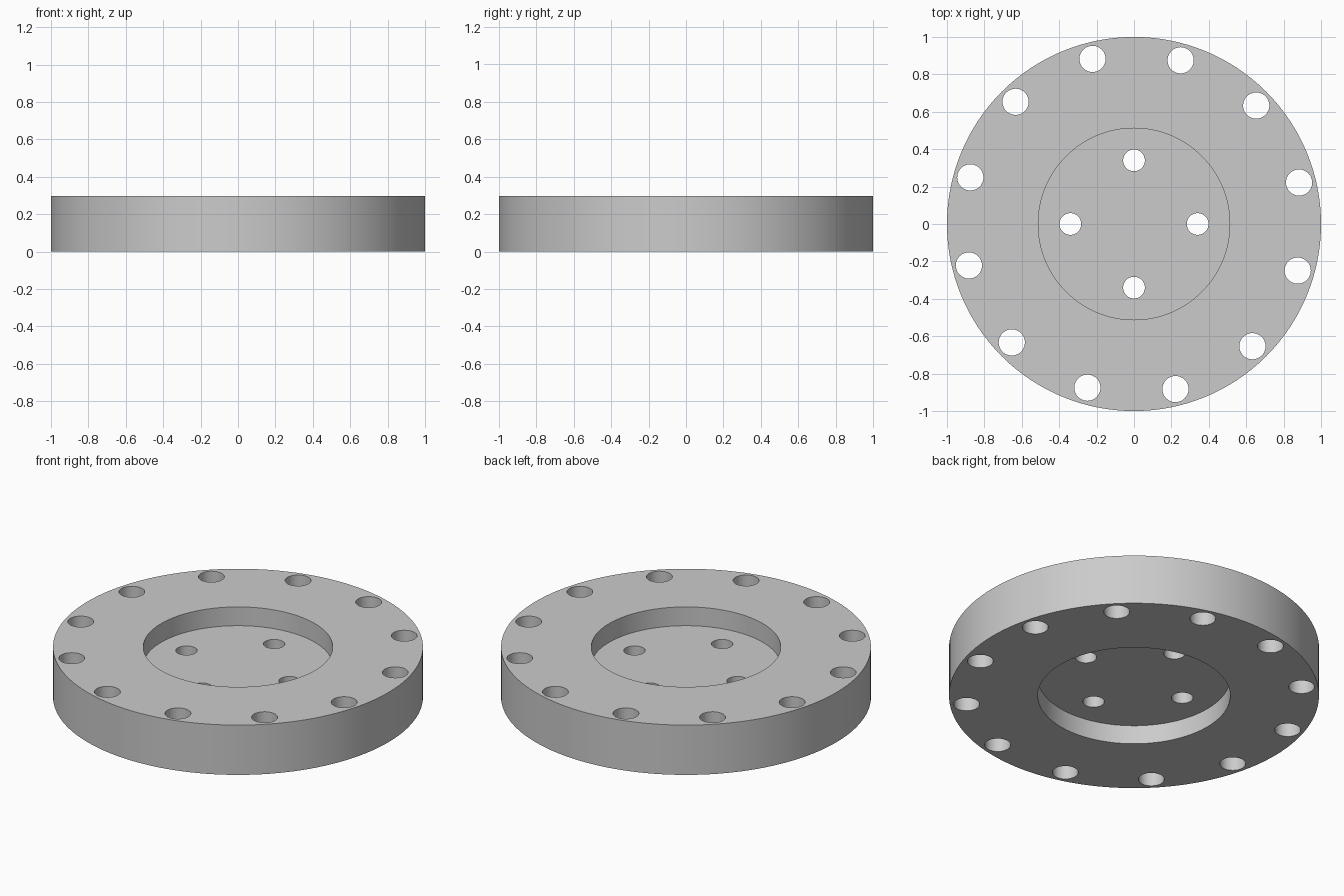
import bpy
import bmesh
from math import cos, sin, radians
from mathutils import Matrix

cube = bpy.data.objects.get("Cube")
if cube:
    bpy.data.objects.remove(cube, do_unlink=True)

HEIGHT = 0.297
RECESS_DEPTH = 0.112
MARGIN = 0.1

grey = bpy.data.materials.new("light grey metal")
grey.use_nodes = True
grey.diffuse_color = (0.6, 0.6, 0.6, 1)
grey.node_tree.nodes["Principled BSDF"].inputs["Base Color"].default_value = (0.6, 0.6, 0.6, 1)


def add_cylinder(bm, radius, bottom, top, sides, x=0, y=0):
    bmesh.ops.create_cone(
        bm, cap_ends=True, segments=sides, radius1=radius, radius2=radius,
        depth=top - bottom, matrix=Matrix.Translation((x, y, (bottom + top) / 2)))


def make_object(name, bm):
    mesh = bpy.data.meshes.new(name)
    bm.to_mesh(mesh)
    bm.free()
    mesh.materials.append(grey)
    obj = bpy.data.objects.new(name, mesh)
    bpy.context.collection.objects.link(obj)
    return obj


def add_hole_ring(bm, count, ring_radius, hole_radius, start):
    for i in range(count):
        a = radians(start + i * 360 / count)
        add_cylinder(bm, hole_radius, -MARGIN, HEIGHT + MARGIN, 48,
                     ring_radius * cos(a), ring_radius * sin(a))


# Solid disc
bm = bmesh.new()
add_cylinder(bm, 1, 0, HEIGHT, 128)
disc = make_object("flange_disc", bm)

# Round recesses, slightly wider underneath, leaving a thin web between them
bm = bmesh.new()
add_cylinder(bm, 0.512, HEIGHT - RECESS_DEPTH, HEIGHT + MARGIN, 128)
add_cylinder(bm, 0.52, -MARGIN, RECESS_DEPTH, 128)
recesses = make_object("recess_cutter", bm)

# Through holes: outer bolt circle and inner bolt circle
bm = bmesh.new()
add_hole_ring(bm, 12, 0.91, 0.07, 14.1)
add_hole_ring(bm, 4, 0.34, 0.058, 0)
holes = make_object("bolt_hole_cutter", bm)

bpy.ops.object.select_all(action="DESELECT")
bpy.context.view_layer.objects.active = disc
disc.select_set(True)
for cutter in (recesses, holes):
    cutter.hide_render = True
    mod = disc.modifiers.new("cut", "BOOLEAN")
    mod.operation = "DIFFERENCE"
    mod.solver = "EXACT"
    mod.object = cutter
    bpy.ops.object.modifier_apply(modifier=mod.name)
    bpy.data.objects.remove(cutter, do_unlink=True)

bpy.ops.object.shade_smooth_by_angle(angle=radians(30))
